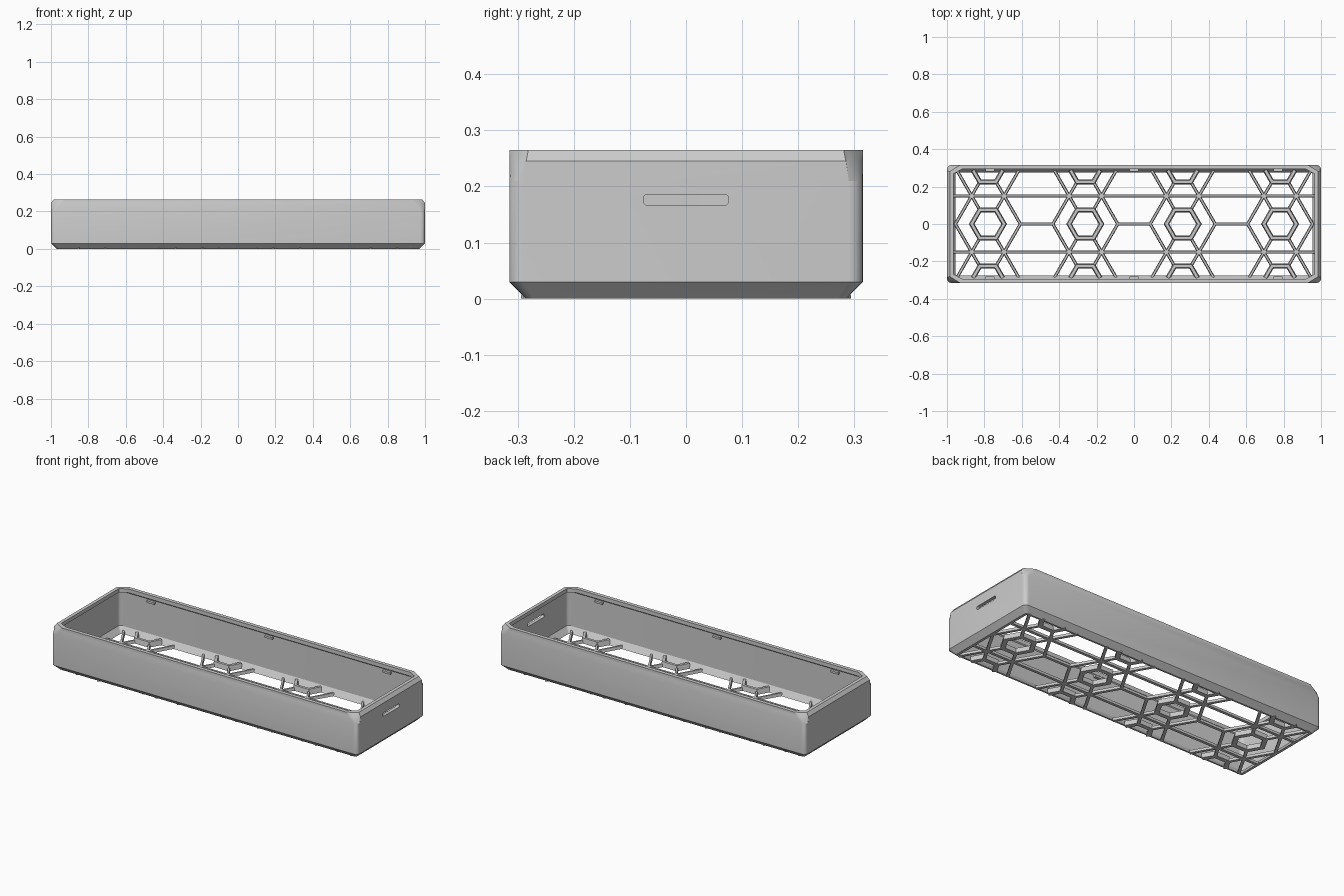
import bpy, bmesh, math
from mathutils import Matrix, Vector

cube = bpy.data.objects.get("Cube")
if cube:
    bpy.data.objects.remove(cube, do_unlink=True)

grey = bpy.data.materials.new("plain grey")
grey.use_nodes = True
grey.diffuse_color = (0.6, 0.6, 0.6, 1)
grey.node_tree.nodes["Principled BSDF"].inputs["Base Color"].default_value = (0.6, 0.6, 0.6, 1)


def make_object(name, bm):
    bmesh.ops.recalc_face_normals(bm, faces=bm.faces)
    mesh = bpy.data.meshes.new(name)
    bm.to_mesh(mesh)
    bm.free()
    mesh.materials.append(grey)
    obj = bpy.data.objects.new(name, mesh)
    bpy.context.collection.objects.link(obj)
    return obj


def outline(hx, hy, cut_x, cut_y, roundness, steps=6):
    """Rectangle whose corners blend from straight cuts (0) to fillets (1)."""
    corner = []
    for i in range(steps + 1):
        t = i / steps
        a = t * math.pi / 2
        px = (1 - t) + roundness * (math.cos(a) - (1 - t))
        py = t + roundness * (math.sin(a) - t)
        corner.append((hx - cut_x * (1 - px), hy - cut_y * (1 - py)))
    right = corner + [(-x, y) for x, y in reversed(corner)]
    return right + [(-x, -y) for x, y in right]


def add_box(bm, centre, size, angle=0):
    m = Matrix.Translation(centre) @ Matrix.Rotation(angle, 4, "Z") @ Matrix.Diagonal((*size, 1))
    return bmesh.ops.create_cube(bm, size=1, matrix=m)["verts"]


# Tray wall: up the outside, over the rim, down the inside
rings = [  # half length, half width, corner cut x, corner cut y, roundness, z
    (0.97, 0.285, 0.015, 0.015, 1, 0),
    (1.0, 0.315, 0.025, 0.025, 1, 0.03),
    (1.0, 0.315, 0.025, 0.025, 1, 0.21),
    (1.0, 0.315, 0.056, 0.030, 0.3, 0.245),
    (0.985, 0.315, 0.055, 0.034, 0, 0.265),
    (0.965, 0.293, 0.045, 0.025, 0, 0.265),
    (0.965, 0.293, 0.045, 0.025, 0, 0.243),
    (0.98, 0.297, 0.03, 0.02, 1, 0.238),
    (0.98, 0.297, 0.02, 0.02, 1, 0.035),
    (0.955, 0.275, 0.01, 0.01, 1, 0),
]
bm = bmesh.new()
loops = [[bm.verts.new((x, y, z)) for x, y in outline(hx, hy, cx, cy, r)]
         for hx, hy, cx, cy, r, z in rings]
for k, low in enumerate(loops):
    high = loops[(k + 1) % len(loops)]
    for i in range(len(low)):
        j = (i + 1) % len(low)
        bm.faces.new((low[i], low[j], high[j], high[i]))
tray = make_object("tray_wall", bm)

# Rounded slot through one end wall
bm = bmesh.new()
add_box(bm, (1, 0, 0.176), (0.2, 0.152, 0.02))
edges = [e for e in bm.edges if abs(e.verts[0].co.x - e.verts[1].co.x) > 0.1]
bmesh.ops.bevel(bm, geom=edges, offset=0.008, segments=4, profile=0.5, affect="EDGES")
cutter = make_object("slot_cutter", bm)
cutter.hide_render = True
mod = tray.modifiers.new("slot", "BOOLEAN")
mod.operation = "DIFFERENCE"
mod.solver = "EXACT"
mod.object = cutter
bpy.context.view_layer.objects.active = tray
tray.select_set(True)
bpy.ops.object.modifier_apply(modifier=mod.name)
bpy.data.objects.remove(cutter, do_unlink=True)
bpy.ops.object.shade_smooth_by_angle(angle=math.radians(25))

# Snap tabs under the rim of the long walls
bm = bmesh.new()
for x in (-0.77, 0, 0.77):
    for side in (-1, 1):
        add_box(bm, (x, side * 0.291, 0.228), (0.05, 0.018, 0.012))
make_object("snap_tabs", bm)

# Open lattice floor
LIMIT = 0.282


def add_bar(bm, p, q, width, height):
    """Bar with a narrowed top, clipped to the floor opening."""
    p, q = Vector((*p, 0)), Vector((*q, 0))
    if abs(p.y) > abs(q.y):
        p, q = q, p
    if abs(p.y) >= LIMIT:
        return
    if abs(q.y) > LIMIT:
        q = p.lerp(q, (LIMIT - abs(p.y)) / (abs(q.y) - abs(p.y)))
    d = q - p
    centre = (p + q) / 2 + Vector((0, 0, height / 2))
    verts = add_box(bm, centre, (d.length + width * 0.5, width, height), math.atan2(d.y, d.x))
    side = Vector((-d.y, d.x, 0)).normalized()
    for v in verts:
        if v.co.z > height * 0.5:
            v.co -= side * (v.co - centre).dot(side) * 0.4


A = 0.0868
ROW = A * math.sqrt(3)
centres = [A * n for n in (-9, -3, 3, 9)]
THIN, THIN_H = 0.017, 0.017
THICK, THICK_H = 0.026, 0.03

bm = bmesh.new()
for s in (-1, 1):
    add_bar(bm, (-0.962, s * ROW), (0.962, s * ROW), THIN, THIN_H)
for x in (-6 * A, 0, 6 * A):
    add_bar(bm, (x, -LIMIT), (x, LIMIT), THIN, THIN_H)
    add_bar(bm, (x - A, 0), (x + A, 0), THIN, THIN_H)
for cx in centres:
    for sx in (-1, 1):
        for sy in (-1, 1):
            node = (cx + sx * A, sy * ROW)
            for kx, ky in ((0.5, 0.5), (0.5, 1.5), (2, 0), (2, 2)):
                add_bar(bm, node, (cx + sx * kx * A, sy * ky * ROW), THIN, THIN_H)
make_object("floor_lattice", bm)

bm = bmesh.new()
for cx in centres:
    for cy in (-2 * ROW, 0, 2 * ROW):
        pts = [(cx + A * math.cos(i * math.pi / 3), cy + A * math.sin(i * math.pi / 3))
               for i in range(6)]
        for i in range(6):
            add_bar(bm, pts[i], pts[(i + 1) % 6], THICK, THICK_H)
make_object("floor_hexagons", bm)
